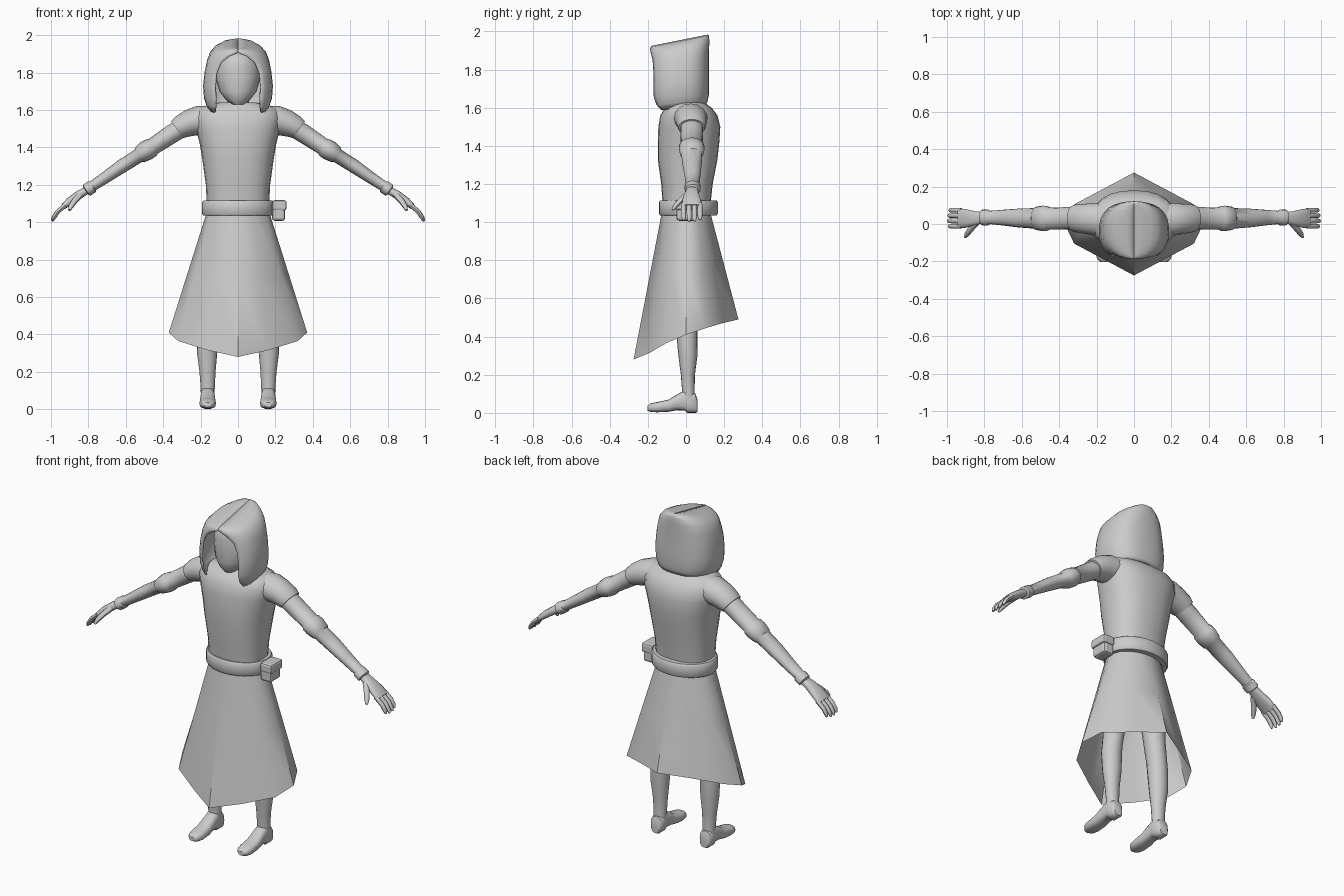
import bpy, bmesh
from math import radians, cos, sin, tau, acos
from mathutils import Vector as V

X, Y, Z = V((1, 0, 0)), V((0, 1, 0)), V((0, 0, 1))


def loft(name, rings, cap=True, closed=True, mirror=False, angle=45):
    """Skin a list of equal-length point rows."""
    bm = bmesh.new()
    rows = [[bm.verts.new(p) for p in r] for r in rings]
    n = len(rows[0])
    for a, b in zip(rows, rows[1:]):
        for i in range(n if closed else n - 1):
            j = (i + 1) % n
            bm.faces.new((a[i], a[j], b[j], b[i]))
    if cap:
        bm.faces.new(rows[0])
        bm.faces.new(rows[-1])
    bmesh.ops.recalc_face_normals(bm, faces=bm.faces)
    me = bpy.data.meshes.new(name)
    bm.to_mesh(me)
    bm.free()
    ob = bpy.data.objects.new(name, me)
    bpy.context.collection.objects.link(ob)
    bpy.ops.object.select_all(action='DESELECT')
    ob.select_set(True)
    bpy.context.view_layer.objects.active = ob
    bpy.ops.object.shade_smooth_by_angle(angle=radians(angle))
    if mirror:
        ob.modifiers.new("mirror", 'MIRROR')
    return ob


def spow(v, e):
    return (abs(v) ** e) * (1 if v >= 0 else -1)


def tube(name, pts, side, axis=None, n=16, e=1.0, **kw):
    """Elliptical sections (x, y, z, radius along side, other radius) on a path."""
    cs = [V(p[:3]) for p in pts]
    rings = []
    for i, p in enumerate(pts):
        t = axis or (cs[min(i + 1, len(cs) - 1)] - cs[max(i - 1, 0)])
        v = t.cross(side).normalized()
        rings.append([cs[i] + side * p[3] * spow(cos(tau * k / n), e)
                      + v * p[4] * spow(sin(tau * k / n), e) for k in range(n)])
    return loft(name, rings, **kw)


def stack(name, levels, **kw):
    """Horizontal sections (z, half width, front y, back y)."""
    return tube(name, [(0, (f + b) / 2, z, w, (b - f) / 2) for z, w, f, b in levels], X, Z, **kw)


# Torso with shoulders, neck and head
stack("tunic_torso", [(1.06, .165, -.12, .125), (1.2, .172, -.13, .14), (1.33, .19, -.148, .165),
                      (1.42, .205, -.148, .175), (1.5, .225, -.145, .18), (1.56, .235, -.135, .165),
                      (1.6, .22, -.11, .135), (1.625, .17, -.08, .1), (1.64, .1, -.07, .085)], n=24, e=.85)
stack("neck", [(1.6, .06, -.05, .06), (1.72, .06, -.05, .06)])
stack("head", [(1.63, .03, -.11, -.03), (1.655, .065, -.13, .02), (1.7, .1, -.14, .06),
               (1.77, .118, -.14, .085), (1.83, .117, -.138, .085), (1.88, .1, -.13, .08),
               (1.905, .065, -.1, .06), (1.912, .02, -.04, .02)], n=20)

# Hood: rows of (z, back lift, half width, half opening, front y, back y)
hood_rows = [(1.58, .15, .155, .125, -.17, .11), (1.615, .09, .17, .12, -.185, .115),
             (1.66, .03, .182, .12, -.195, .12), (1.73, 0, .187, .122, -.195, .12),
             (1.8, .03, .179, .115, -.195, .12), (1.855, .08, .166, .09, -.19, .12),
             (1.89, .13, .15, .045, -.188, .122), (1.91, .17, .125, .0, -.188, .122),
             (1.921, .2, .09, 0, -.186, .12), (1.926, .2, .04, 0, -.182, .115), (1.927, .2, .001, 0, -.18, .11)]
rows = []
for z, k, w, o, f, b in hood_rows:
    E, N = .8, 28
    a0 = -acos((o / w) ** (1 / E))
    a1 = radians(180) - a0
    row = []
    for i in range(N + 1):
        a = a0 + (a1 - a0) * i / N
        y = (f + b) / 2 + (b - f) / 2 * spow(sin(a), E)
        row.append(V((w * spow(cos(a), E), y, z + k * (y + .17))))
    rows.append(row)
hood = loft("hood", rows, cap=False, closed=False, angle=60)
sol = hood.modifiers.new("thickness", 'SOLIDIFY')
sol.thickness = .008
sol.offset = -1

# Belt and side pouch
stack("belt", [(1.035, .165, -.12, .13), (1.035, .185, -.135, .16), (1.045, .192, -.142, .167),
               (1.105, .192, -.142, .167), (1.115, .185, -.135, .16), (1.115, .16, -.12, .13)],
      n=28, cap=False)


def box(name, c, s, bevel):
    bpy.ops.mesh.primitive_cube_add(size=1, location=c)
    ob = bpy.context.object
    ob.name = name
    ob.scale = s
    bpy.ops.object.transform_apply(location=True, scale=True)
    m = ob.modifiers.new("bevel", 'BEVEL')
    m.width, m.segments = bevel, 2


box("pouch", (.217, 0, 1.06), (.07, .1, .105), .014)
box("pouch_flap", (.222, 0, 1.09), (.076, .112, .055), .012)

# Skirt: slanted diamond hem joined to an oval waist
half = [(0, -.275, .28), (.16, -.19, .315), (.32, -.105, .365), (.37, 0, .41),
        (.32, .105, .445), (.16, .19, .47), (0, .275, .49)]
hem = half + [(-x, y, z) for x, y, z in half[-2:0:-1]]
waist = [V((.165 * cos(radians(30 * i - 90)), .125 * sin(radians(30 * i - 90)), 1.06)) for i in range(12)]
loft("skirt", [waist, [w.lerp(V(h), .5) for w, h in zip(waist, hem)], hem], cap=False)

# Legs and boots
tube("leg", [(.1, .01, .98, .07, .08), (.115, .01, .8, .07, .075), (.14, .005, .6, .06, .062),
             (.158, .005, .47, .056, .058), (.163, .005, .42, .058, .056), (.165, .01, .3, .054, .05),
             (.163, .01, .2, .043, .037), (.162, .012, .12, .038, .033), (.162, .015, .05, .036, .034)],
     X, Z, mirror=True)
tube("boot_foot", [(.162, y, (a + b) / 2, w, (b - a) / 2) for y, a, b, w in [
    (.06, .005, .07, .026), (.05, 0, .1, .036), (.005, 0, .12, .038), (-.005, .012, .12, .038),
    (-.05, .014, .095, .04), (-.09, .006, .07, .043), (-.15, .003, .057, .044),
    (-.185, .005, .05, .036), (-.203, .012, .036, .018)]], X, Y, e=.75, mirror=True)

# Arms: short sleeve, upper arm, elbow cuff, forearm, wrist cuff
tube("sleeve_cap", [(.14, .02, 1.545, .09, .075), (.21, .025, 1.545, .088, .078),
                    (.26, .028, 1.53, .08, .072), (.305, .03, 1.51, .077, .062),
                    (.325, .03, 1.495, .07, .056)], Y, mirror=True)
tube("arm", [(.27, .03, 1.525, .06, .052), (.36, .03, 1.468, .06, .05), (.455, .03, 1.405, .058, .046),
             (.462, .03, 1.4, .066, .052), (.49, .03, 1.383, .068, .054), (.525, .03, 1.36, .062, .046),
             (.532, .03, 1.355, .055, .038), (.62, .032, 1.3, .05, .037), (.7, .034, 1.245, .042, .032),
             (.775, .035, 1.195, .035, .028), (.78, .035, 1.19, .042, .035),
             (.81, .035, 1.17, .042, .035), (.815, .035, 1.166, .03, .022)], Y, mirror=True)

# Hands
tube("palm", [(.8, .035, 1.176, .028, .02), (.85, .03, 1.147, .038, .023),
              (.9, .03, 1.112, .05, .021), (.935, .031, 1.082, .052, .015)], Y, e=.8, mirror=True)
for i, ln in enumerate((.94, 1.0, .98, .9)):
    y = -.012 + .0285 * i
    tube("finger", [(.922, y, 1.092, .013, .013),
                    (.92 + .047 * ln, y, 1.092 - .038 * ln, .013, .012),
                    (.92 + .068 * ln, y, 1.092 - .07 * ln, .012, .011),
                    (.92 + .074 * ln, y, 1.092 - .088 * ln, .006, .006)], Y, n=8, mirror=True)
tube("thumb", [(.845, .005, 1.145, .018, .017), (.875, -.03, 1.112, .016, .015),
               (.893, -.055, 1.085, .014, .013), (.902, -.07, 1.064, .007, .007)],
     V((.5, -.8, .1)).cross(Z).normalized(), n=8, mirror=True)
